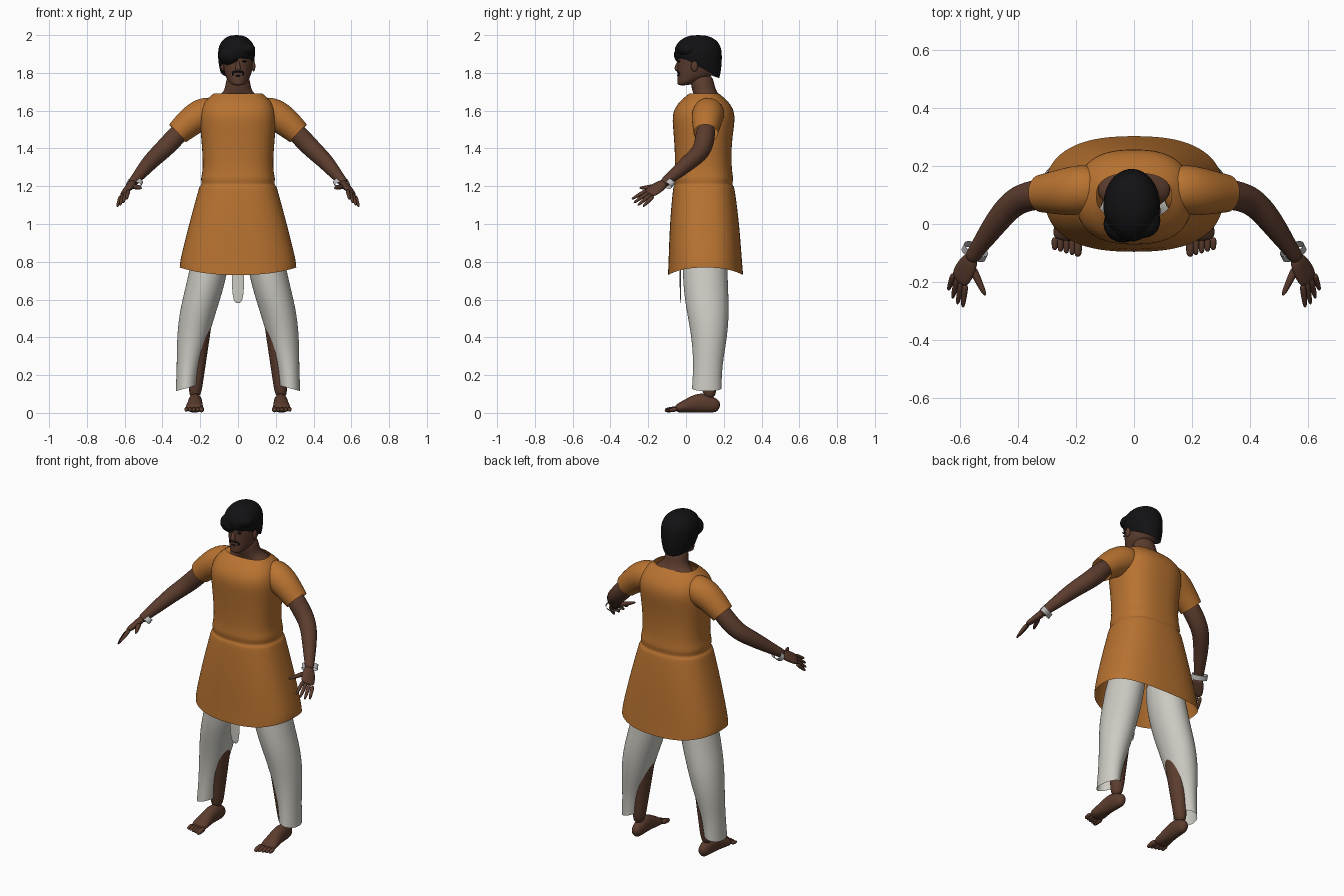
import bpy, bmesh, math
from mathutils import Vector

cube = bpy.data.objects.get("Cube")
if cube:
    bpy.data.objects.remove(cube, do_unlink=True)


def material(name, red, green, blue):
    mat = bpy.data.materials.new(name)
    mat.use_nodes = True
    mat.diffuse_color = (red, green, blue, 1)
    shader = mat.node_tree.nodes["Principled BSDF"]
    shader.inputs["Base Color"].default_value = mat.diffuse_color
    shader.inputs["Roughness"].default_value = .8
    return mat


ORANGE = material("orange cloth", .48, .17, .03)
SKIN = material("brown skin", .105, .045, .027)
CLOTH = material("pale grey cloth", .6, .59, .54)
BLACK = material("black hair", .006, .006, .007)
METAL = material("light grey band", .5, .5, .5)


def finish(name, bm, mat, mirror, subdivisions):
    """Turn the mesh into a smooth shaded object, doubled across the middle if asked."""
    bmesh.ops.recalc_face_normals(bm, faces=bm.faces[:])
    for face in bm.faces:
        face.smooth = True
    mesh = bpy.data.meshes.new(name)
    bm.to_mesh(mesh)
    bm.free()
    mesh.materials.append(mat)
    part = bpy.data.objects.new(name, mesh)
    bpy.context.scene.collection.objects.link(part)
    if mirror:
        part.modifiers.new("mirror", "MIRROR").use_mirror_merge = False
    if subdivisions:
        smooth = part.modifiers.new("smooth", "SUBSURF")
        smooth.levels = smooth.render_levels = subdivisions


def between(start, end, count):
    """Evenly spaced points on a straight line."""
    return [Vector(start).lerp(Vector(end), i / (count - 1)) for i in range(count)]


def loft(name, mat, path, widths, depths=None, flat=1, across=None, start_cap=True,
         end_cap=True, mirror=False, sides=16, power=2, lift=None):
    """Skin oval rings along a path. Rings are level, or square to the path
    when the direction across it is given. Lift raises or lowers ring edges."""
    bm = bmesh.new()
    path = [Vector(point) for point in path]
    depths = depths or [width * flat for width in widths]
    rings = []
    for i, (centre, width, depth) in enumerate(zip(path, widths, depths)):
        u, v = Vector((1, 0, 0)), Vector((0, 1, 0))
        if across:
            along = (path[min(i + 1, len(path) - 1)] - path[max(i - 1, 0)]).normalized()
            u = Vector(across)
            u = (u - along * u.dot(along)).normalized()
            v = along.cross(u)
        ring = []
        for k in range(sides):
            angle = math.tau * k / sides
            c, s = math.cos(angle), math.sin(angle)
            point = centre + u * width * math.copysign(abs(c) ** (2 / power), c)
            point += v * depth * math.copysign(abs(s) ** (2 / power), s)
            if lift:
                point.z += lift(centre.z, c, s)
            ring.append(bm.verts.new(point))
        rings.append(ring)
    for low, high in zip(rings, rings[1:]):
        for k in range(sides):
            bm.faces.new((low[k - 1], low[k], high[k], high[k - 1]))
    if start_cap:
        bm.faces.new(rings[0])
    if end_cap:
        bm.faces.new(rings[-1])
    finish(name, bm, mat, mirror, 2)


def ball(name, mat, place, size, mirror=False):
    bm = bmesh.new()
    bmesh.ops.create_uvsphere(bm, u_segments=20, v_segments=12, radius=1)
    bmesh.ops.scale(bm, vec=size, verts=bm.verts)
    bmesh.ops.translate(bm, vec=place, verts=bm.verts)
    finish(name, bm, mat, mirror, 0)


# Tunic: flared skirt, waist seam, chest and open neckline
heights = [.73, .8, 1, 1.18, 1.2, 1.21, 1.24, 1.28, 1.4, 1.5, 1.59, 1.65, 1.69]
loft("tunic", ORANGE, [(0, .09 + .02 * abs(z - 1.4), z) for z in heights],
     widths=[.31, .31, .26, .21, .205, .19, .2, .185, .19, .2, .205, .18, .13],
     depths=[.2, .195, .185, .165, .16, .15, .16, .15, .15, .16, .17, .13, .08],
     start_cap=False, end_cap=False, sides=32, power=2.5,
     lift=lambda z, c, s: .04 * c * c if z < heights[1] else 0)

# Sleeves
loft("sleeves", ORANGE, [(.1, .12, 1.6), (.17, .12, 1.59), (.24, .11, 1.555), (.32, .105, 1.48)],
     widths=[.07, .09, .083, .066], across=(0, 1, 0), end_cap=False, mirror=True)

# Arms
loft("arms", SKIN,
     [(.26, .11, 1.54), (.35, .1, 1.44), (.41, .08, 1.38), (.46, .025, 1.335),
      (.51, -.045, 1.275), (.545, -.095, 1.235), (.565, -.125, 1.21)],
     widths=[.05, .054, .049, .045, .036, .027, .026], across=(0, 1, 0), mirror=True)

# Hands: flat palm, fanned fingers and a thumb
palm_across = Vector((.05, .045, -.035))
loft("palms", SKIN, between((.555, -.11, 1.22), (.605, -.2, 1.16), 4),
     widths=[.024, .038, .042, .038], depths=[.022, .02, .017, .012],
     across=palm_across, mirror=True)
knuckles = between((.58, -.205, 1.18), (.62, -.17, 1.15), 4)
fingertips = between((.59, -.29, 1.13), (.64, -.23, 1.09), 4)
for finger, base, tip in zip(("index", "middle", "ring", "little"), knuckles, fingertips):
    if finger in ("middle", "ring"):
        tip += (tip - base) * .12
    loft(finger + "_fingers", SKIN, between(base, tip, 3), widths=[.013, .011, .007],
         across=palm_across, mirror=True, sides=8)
loft("thumbs", SKIN, between((.56, -.145, 1.2), (.51, -.25, 1.19), 3),
     widths=[.018, .013, .008], across=(0, 0, 1), mirror=True, sides=8)

# Loose wrist bands
loft("wrist_bands", METAL, between((.543, -.085, 1.225), (.553, -.105, 1.205), 2),
     widths=[.046, .046], flat=.6, across=(.06, .035, 0),
     start_cap=False, end_cap=False, mirror=True)

# Trouser legs, open at the ankle
loft("trouser_legs", CLOTH,
     [(.275, .11, .13), (.265, .115, .25), (.24, .125, .4), (.21, .115, .55),
      (.165, .1, .7), (.11, .1, 1)],
     widths=[.056, .06, .086, .1, .105, .1], depths=[.08, .077, .096, .117, .122, .12],
     start_cap=False, mirror=True, lift=lambda z, c, s: -.015 * c if z < .2 else 0)

# Cord end hanging below the hem
loft("cord_end", CLOTH, [(0, -.03, z) for z in (.58, .6, .66, .8)],
     widths=[.012, .026, .033, .036], flat=.1)

# Legs showing beside the trousers
loft("legs", SKIN, between((.23, .125, .07), (.185, .11, .62), 6),
     widths=[.032 + .0075 * i for i in range(6)], flat=1.1, mirror=True)

# Feet resting flat on the ground, with toes
insteps = [.03, .045, .055, .046, .032, .02]
loft("feet", SKIN, [(.222 + .002 * i, .18 - .048 * i, h) for i, h in enumerate(insteps)],
     widths=[.022, .036, .038, .04, .047, .051], depths=insteps,
     across=(1, 0, 0), mirror=True)
for i, toe in enumerate(("big", "second", "third", "fourth", "small")):
    x = .193 + .02 * i
    thickness = .012 if i else .016
    loft(toe + "_toes", SKIN, between((x, -.045, .022), (x, .006 * i - .115, .013), 3),
         widths=[thickness, thickness, thickness * .8], across=(1, 0, 0), mirror=True, sides=8)

# Bare collar, neck and head with a straight face line
loft("neck", SKIN, [(0, .118, 1.64), (0, .118, 1.67), (0, .105, 1.69), (0, .09, 1.72), (0, .08, 1.8)],
     widths=[.135, .125, .085, .066, .062], depths=[.08, .072, .066, .062, .062], sides=24)
head_depths = [.025, .055, .09, .1, .104, .108, .105]
head_heights = [1.733, 1.75, 1.78, 1.81, 1.85, 1.89, 1.94]
loft("head", SKIN, [(0, d - .045, z) for d, z in zip(head_depths, head_heights)],
     widths=[.026, .048, .066, .075, .081, .085, .08], depths=head_depths, sides=24)
loft("nose", SKIN, [(0, -.036, 1.868), (0, -.048, 1.84), (0, -.051, 1.822), (0, -.042, 1.812)],
     widths=[.008, .011, .017, .014], flat=.8, across=(1, 0, 0), sides=10)
ball("ears", SKIN, (.082, .045, 1.835), (.01, .018, .028), mirror=True)

# Hair cap, low at the nape, with a fringe swept to one side
loft("hair", BLACK, [(-.008, .065, z) for z in (1.825, 1.85, 1.89, 1.93, 1.965, 1.99, 2)],
     widths=[.088, .095, .099, .098, .084, .055, .025], flat=1.28, start_cap=False, sides=24,
     lift=lambda z, c, s: max(0, 1.94 - z) * (.07 * c - .45 * s))
ball("fringe", BLACK, (-.038, 0, 1.895), (.067, .064, .056))
ball("fringe_side", BLACK, (.035, .012, 1.925), (.056, .06, .04))

# Face details
ball("eyes", BLACK, (.033, -.036, 1.861), (.014, .006, .005), mirror=True)
ball("eyebrows", BLACK, (.034, -.036, 1.879), (.02, .007, .004), mirror=True)
ball("moustache", BLACK, (0, -.043, 1.806), (.03, .007, .005))
ball("beard_sides", BLACK, (.028, -.035, 1.796), (.005, .007, .01), mirror=True)
ball("beard_tuft", BLACK, (0, -.042, 1.785), (.014, .006, .004))
